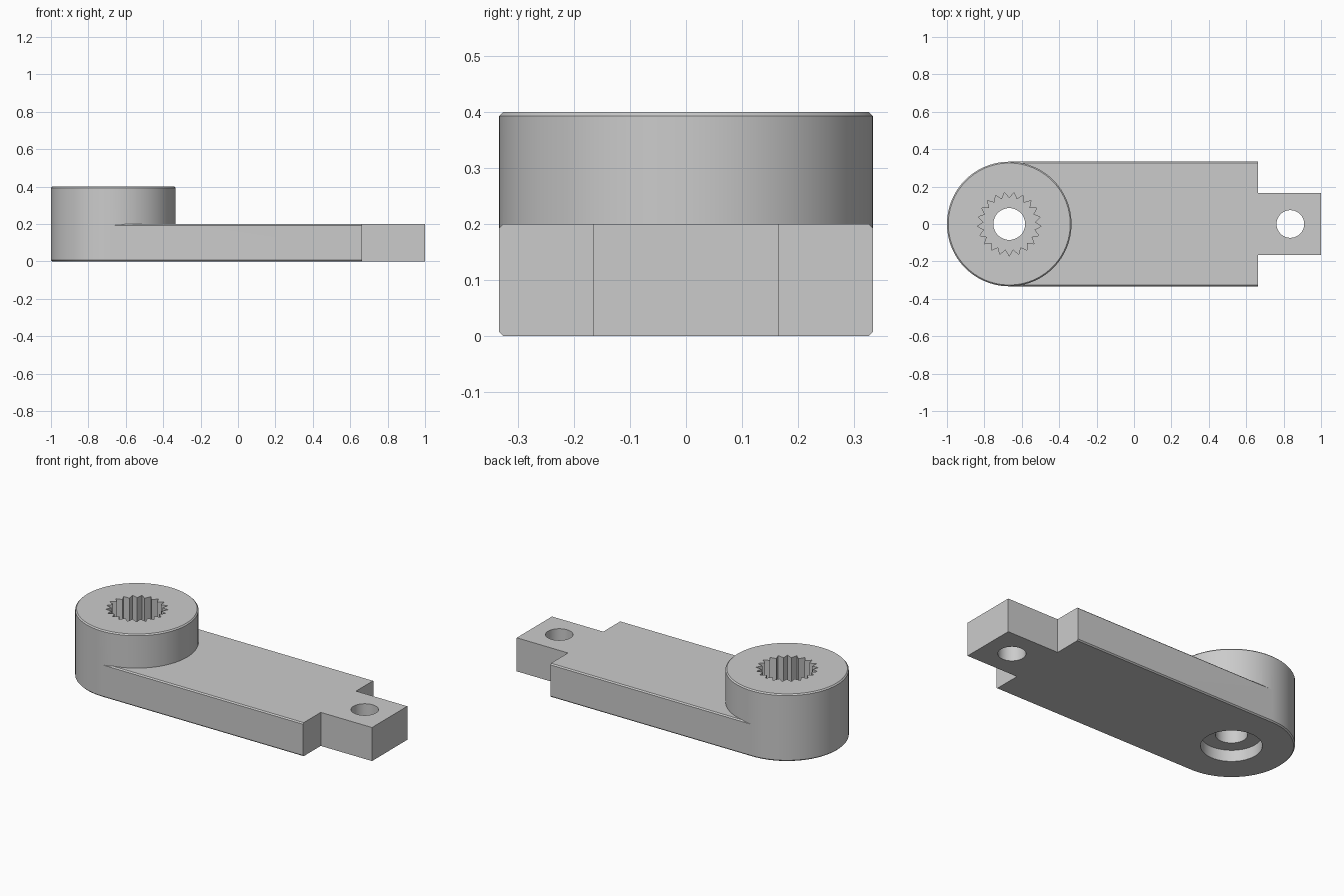
import bpy, bmesh
from math import sin, cos, pi

cube = bpy.data.objects.get("Cube")
if cube:
    bpy.data.objects.remove(cube, do_unlink=True)

HUB_X = -0.667       # hub axis
HALF_WIDTH = 0.333   # arm half width and hub radius
CHAMFER = 0.007

grey = bpy.data.materials.new("light grey")
grey.use_nodes = True
grey.diffuse_color = (0.6, 0.6, 0.6, 1)
grey.node_tree.nodes["Principled BSDF"].inputs["Base Color"].default_value = (0.6, 0.6, 0.6, 1)


def prism(name, points, z0, z1, chamfer_rule=None):
    """Extrude an outline from z0 to z1, chamfering the edges picked by the rule."""
    bm = bmesh.new()
    base = bm.faces.new([bm.verts.new((x, y, z0)) for x, y in points])
    top = bmesh.ops.extrude_face_region(bm, geom=[base])["geom"]
    bmesh.ops.translate(bm, vec=(0, 0, z1 - z0),
                        verts=[v for v in top if isinstance(v, bmesh.types.BMVert)])
    bmesh.ops.recalc_face_normals(bm, faces=bm.faces)
    if chamfer_rule:
        edges = [e for e in bm.edges if chamfer_rule(e.verts[0].co, e.verts[1].co)]
        bmesh.ops.bevel(bm, geom=edges, offset=CHAMFER, segments=1,
                        affect='EDGES', profile=0.5)
    mesh = bpy.data.meshes.new(name)
    bm.to_mesh(mesh)
    bm.free()
    mesh.materials.append(grey)
    obj = bpy.data.objects.new(name, mesh)
    bpy.context.collection.objects.link(obj)
    return obj


def ring(cx, radii, count, start=0.0):
    """Points around a circle, cycling through the given radii."""
    return [(cx + radii[i % len(radii)] * cos(start + 2 * pi * i / count),
             radii[i % len(radii)] * sin(start + 2 * pi * i / count)) for i in range(count)]


def rect(x0, x1, half):
    return [(x0, -half), (x1, -half), (x1, half), (x0, half)]


def combine(target, other, operation):
    mod = target.modifiers.new(operation.title(), 'BOOLEAN')
    mod.operation, mod.solver, mod.object = operation, 'EXACT', other
    bpy.context.view_layer.objects.active = target
    bpy.ops.object.modifier_apply(modifier=mod.name)
    bpy.data.objects.remove(other, do_unlink=True)


# Flat arm with chamfered long edges
arm = prism("lever_arm", rect(HUB_X, 0.662, HALF_WIDTH), 0, 0.2,
            lambda a, b: abs(a.y - b.y) < 1e-5 and abs(a.z - b.z) < 1e-5)

# Round hub with chamfered rims, and the narrow end tab
hub = prism("hub", ring(HUB_X, [HALF_WIDTH], 96), 0, 0.4,
            lambda a, b: abs(a.z - b.z) < 1e-5)
tab = prism("end_tab", rect(0.5, 1.0, 0.166), 0, 0.2)
combine(arm, hub, 'UNION')
combine(arm, tab, 'UNION')

# Toothed socket, shaft hole, screw recess below, and tab hole
combine(arm, prism("socket_cutter", ring(HUB_X, [0.17, 0.138], 42, -pi / 2), 0.2, 0.5), 'DIFFERENCE')
combine(arm, prism("shaft_cutter", ring(HUB_X, [0.085], 48), -0.1, 0.3), 'DIFFERENCE')
combine(arm, prism("recess_cutter", ring(HUB_X, [0.162], 64), -0.1, 0.067), 'DIFFERENCE')
combine(arm, prism("tab_hole_cutter", ring(0.836, [0.074], 48), -0.1, 0.3), 'DIFFERENCE')

# Smooth round walls, sharp edges
bpy.ops.object.select_all(action='DESELECT')
arm.select_set(True)
bpy.context.view_layer.objects.active = arm
bpy.ops.object.shade_smooth_by_angle(angle=pi / 6)
